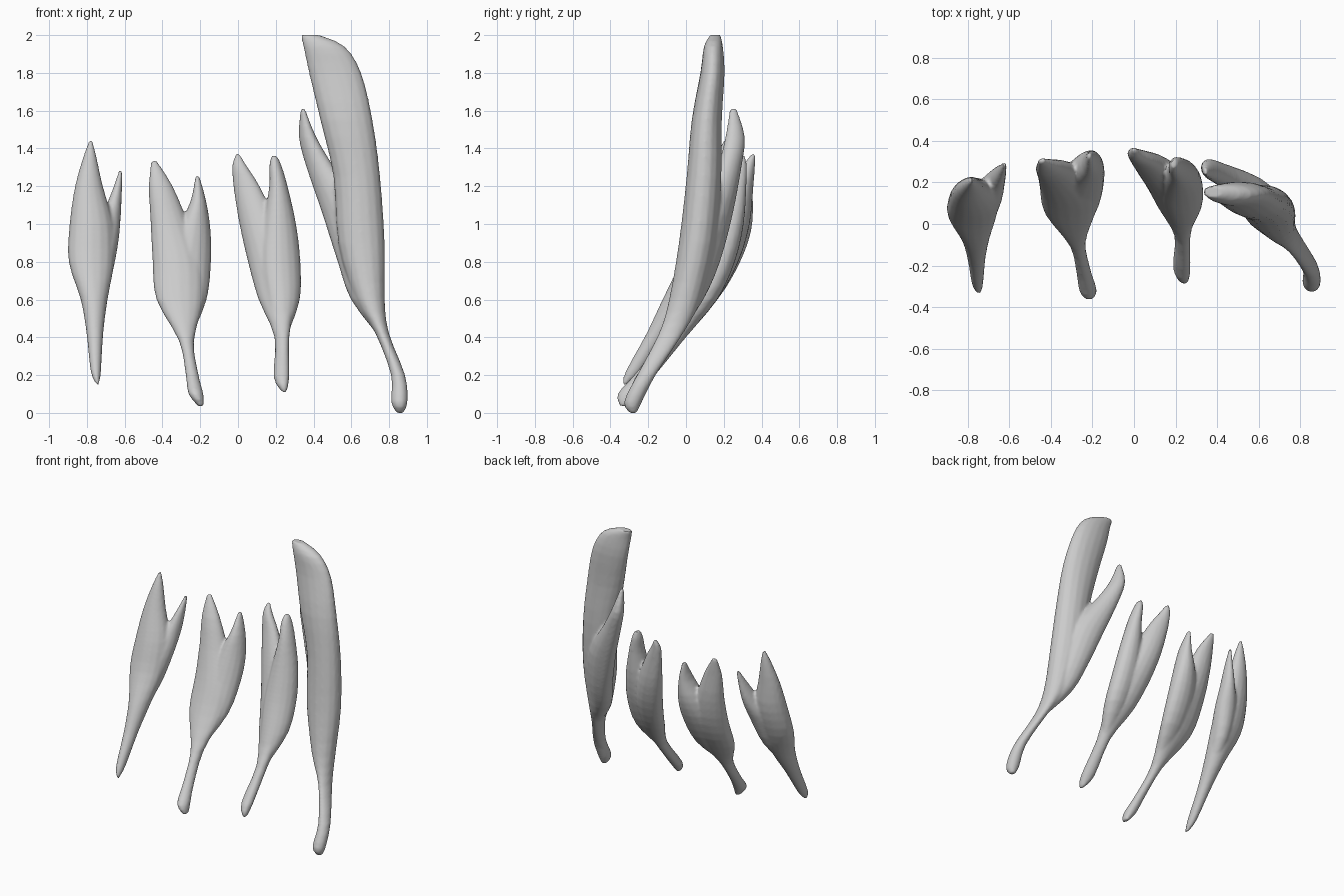
import bpy, bmesh, math
from mathutils import Vector

SIDES = 16


def smooth_rows(rows, steps=3):
    """Catmull-Rom interpolation between cross-section rows."""
    pts = [Vector(r) for r in rows]
    out = []
    for i in range(len(pts) - 1):
        p1, p2 = pts[i], pts[i + 1]
        p0 = pts[i - 1] if i else p1
        p3 = pts[i + 2] if i + 2 < len(pts) else p2
        for k in range(steps):
            t = k / steps
            h = 0.5 * (2 * p1 + (p2 - p0) * t + (2 * p0 - 5 * p1 + 4 * p2 - p3) * t * t
                       + (3 * p1 - p0 - 3 * p2 + p3) * t ** 3)
            out.append(h)
    out.append(pts[-1])
    return out


def loft(name, rows, slant):
    """Rows: (z, left x, right x, centre y, half depth); slant shears the section in y."""
    bm = bmesh.new()
    rings = []
    for z, x0, x1, y, d in smooth_rows(rows):
        xc, a = (x0 + x1) / 2, max((x1 - x0) / 2, 0.006)
        d = max(d, 0.006)
        ring = []
        for i in range(SIDES):
            t = 2 * math.pi * i / SIDES
            dx = a * math.cos(t)
            ring.append(bm.verts.new((xc + dx, y + d * math.sin(t) + slant * dx, z)))
        rings.append(ring)
    for r, s in zip(rings, rings[1:]):
        for i in range(SIDES):
            j = (i + 1) % SIDES
            bm.faces.new((r[i], r[j], s[j], s[i]))
    bm.faces.new(rings[0][::-1])
    bm.faces.new(rings[-1])
    bmesh.ops.recalc_face_normals(bm, faces=bm.faces)
    me = bpy.data.meshes.new(name)
    bm.to_mesh(me)
    bm.free()
    ob = bpy.data.objects.new(name, me)
    bpy.context.collection.objects.link(ob)
    return ob


def muscle(name, main, side, slant, side_slant):
    """Tendon with main head, fused with a second head and blended at the seam."""
    ob = loft(name, main, slant)
    head = loft(name + "_second_head", side, side_slant)
    fuse = ob.modifiers.new("fuse", 'BOOLEAN')
    fuse.operation = 'UNION'
    fuse.solver = 'EXACT'
    fuse.object = head
    skin = ob.modifiers.new("skin", 'REMESH')
    skin.mode = 'VOXEL'
    skin.voxel_size = 0.01
    blend = ob.modifiers.new("blend", 'SMOOTH')
    blend.factor = 0.5
    blend.iterations = 4
    bpy.ops.object.select_all(action='DESELECT')
    bpy.context.view_layer.objects.active = ob
    ob.select_set(True)
    for m in ("fuse", "skin", "blend"):
        bpy.ops.object.modifier_apply(modifier=m)
    bpy.data.objects.remove(head)
    bpy.ops.object.shade_smooth_by_angle(angle=math.radians(50))


# Leftmost forked muscle
muscle("muscle_far_left", [
    (0.15, -0.75, -0.735, -0.325, 0.01), (0.22, -0.78, -0.725, -0.28, 0.04),
    (0.42, -0.802, -0.713, -0.155, 0.055), (0.60, -0.833, -0.69, -0.045, 0.08),
    (0.80, -0.897, -0.655, 0.06, 0.09), (1.00, -0.892, -0.66, 0.125, 0.09),
    (1.20, -0.863, -0.715, 0.165, 0.06), (1.36, -0.818, -0.75, 0.195, 0.032),
    (1.445, -0.786, -0.772, 0.21, 0.01)],
    [(0.50, -0.77, -0.73, -0.10, 0.03), (0.70, -0.80, -0.673, 0.03, 0.08),
     (0.90, -0.80, -0.633, 0.12, 0.085), (1.05, -0.72, -0.620, 0.20, 0.065),
     (1.18, -0.665, -0.614, 0.25, 0.038), (1.285, -0.63, -0.612, 0.288, 0.01)], 0.08, 0.2)

# Centre left forked muscle
muscle("muscle_centre_left", [
    (0.035, -0.21, -0.18, -0.325, 0.025), (0.10, -0.262, -0.183, -0.31, 0.052),
    (0.20, -0.277, -0.208, -0.23, 0.045), (0.38, -0.312, -0.233, -0.085, 0.05),
    (0.60, -0.433, -0.18, 0.075, 0.08), (0.80, -0.453, -0.18, 0.175, 0.088),
    (1.00, -0.463, -0.26, 0.235, 0.07), (1.20, -0.473, -0.345, 0.27, 0.042),
    (1.335, -0.46, -0.43, 0.305, 0.012)],
    [(0.42, -0.29, -0.24, -0.05, 0.03), (0.60, -0.36, -0.165, 0.09, 0.075),
     (0.80, -0.37, -0.142, 0.195, 0.09), (0.97, -0.32, -0.145, 0.26, 0.085),
     (1.12, -0.252, -0.168, 0.295, 0.06), (1.255, -0.225, -0.205, 0.33, 0.018)], 0.05, 0.2)

# Centre right forked muscle
muscle("muscle_centre_right", [
    (0.11, 0.235, 0.257, -0.27, 0.02), (0.19, 0.188, 0.272, -0.22, 0.048),
    (0.40, 0.193, 0.272, -0.05, 0.05), (0.60, 0.108, 0.30, 0.09, 0.075),
    (0.80, 0.052, 0.28, 0.19, 0.085), (1.00, 0.007, 0.21, 0.26, 0.075),
    (1.20, -0.025, 0.115, 0.31, 0.045), (1.31, -0.031, 0.045, 0.335, 0.03),
    (1.37, -0.012, 0.010, 0.358, 0.012)],
    [(0.42, 0.21, 0.265, -0.03, 0.04), (0.60, 0.15, 0.328, 0.085, 0.08),
     (0.80, 0.12, 0.331, 0.17, 0.088), (1.00, 0.135, 0.308, 0.225, 0.08),
     (1.20, 0.165, 0.263, 0.26, 0.06), (1.31, 0.166, 0.23, 0.28, 0.042),
     (1.36, 0.177, 0.207, 0.29, 0.022)], -0.2, 0.15)

# Large forked muscle on the right
muscle("muscle_large_right", [
    (0.0, 0.84, 0.875, -0.28, 0.02), (0.06, 0.81, 0.898, -0.28, 0.048),
    (0.20, 0.81, 0.885, -0.21, 0.05), (0.42, 0.728, 0.80, -0.08, 0.065),
    (0.60, 0.62, 0.777, -0.005, 0.085), (0.90, 0.53, 0.777, 0.06, 0.098),
    (1.25, 0.505, 0.753, 0.095, 0.092), (1.55, 0.435, 0.713, 0.11, 0.08),
    (1.80, 0.375, 0.653, 0.14, 0.064), (1.94, 0.345, 0.565, 0.145, 0.05),
    (2.0, 0.33, 0.43, 0.155, 0.028)],
    [(0.40, 0.75, 0.79, -0.08, 0.04), (0.60, 0.598, 0.75, 0.01, 0.08),
     (0.80, 0.527, 0.73, 0.09, 0.085), (1.05, 0.447, 0.68, 0.16, 0.08),
     (1.30, 0.362, 0.51, 0.23, 0.06), (1.46, 0.322, 0.415, 0.26, 0.05),
     (1.61, 0.332, 0.355, 0.25, 0.018)], -0.02, -0.3)
